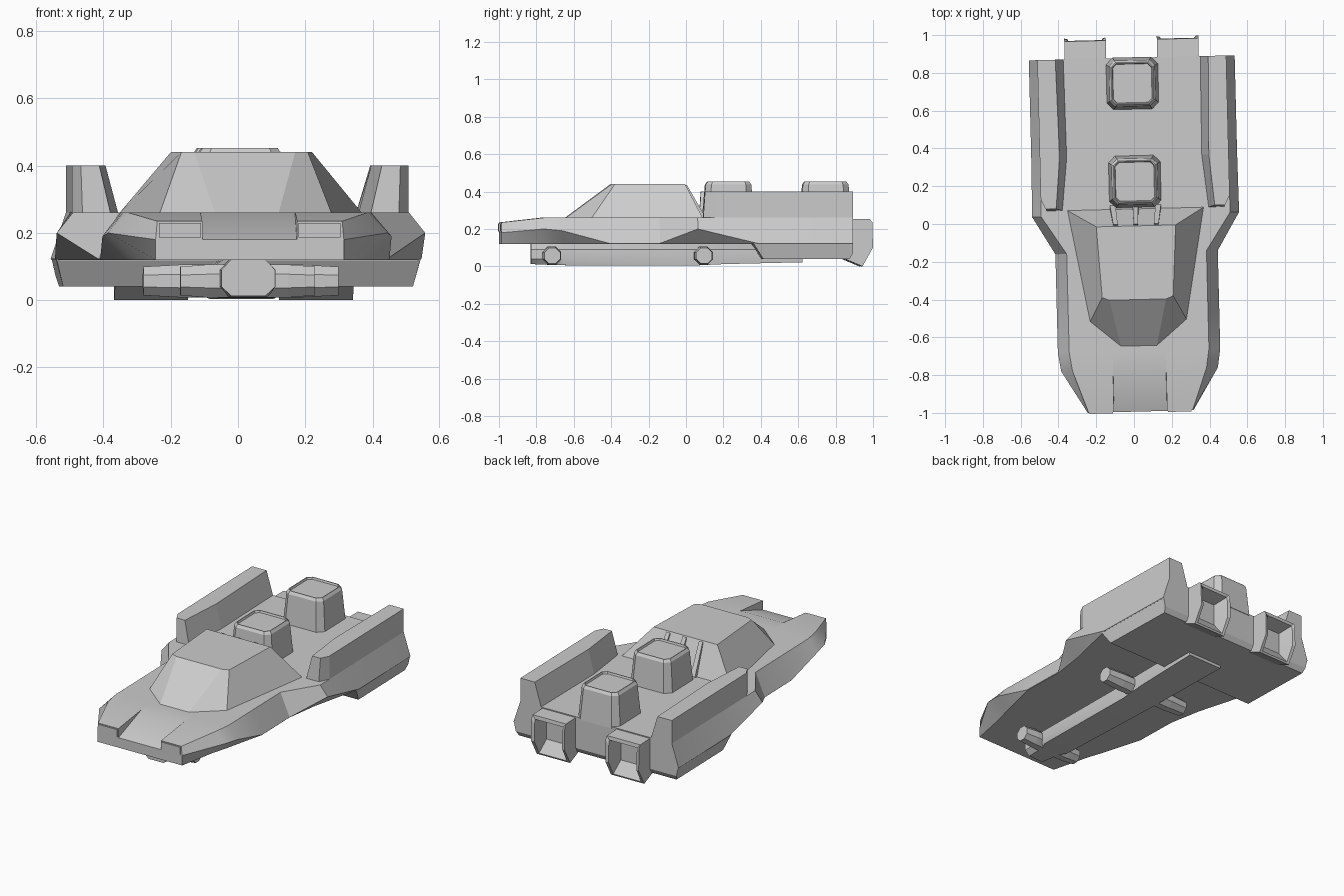
import bpy, bmesh, math
from mathutils import Matrix

if "Cube" in bpy.data.objects:
    bpy.data.objects.remove(bpy.data.objects["Cube"])

# The whole vehicle sits slightly turned on the grid
POSE = Matrix.Translation((0.01, 0, 0)) @ Matrix.Rotation(0.025, 4, 'Z')


def loft(name, rings, smooth=False):
    """Skin a list of equal-length closed rings and cap both ends."""
    bm = bmesh.new()
    vs = [[bm.verts.new(p) for p in r] for r in rings]
    n = len(rings[0])
    for a, b in zip(vs, vs[1:]):
        for i in range(n):
            j = (i + 1) % n
            bm.faces.new((a[i], a[j], b[j], b[i]))
    bm.faces.new(vs[0])
    bm.faces.new(vs[-1])
    bmesh.ops.remove_doubles(bm, verts=bm.verts, dist=0.0002)
    bmesh.ops.recalc_face_normals(bm, faces=bm.faces)
    me = bpy.data.meshes.new(name)
    bm.to_mesh(me)
    bm.free()
    ob = bpy.data.objects.new(name, me)
    bpy.context.collection.objects.link(ob)
    ob.matrix_world = POSE
    if smooth:
        me.shade_smooth()
        me.set_sharp_from_angle(angle=math.radians(25))
    return ob


def section(y, half):
    """Symmetric ring in the xz plane from its right half."""
    return [(x, y, z) for x, z in half] + [(-x, y, z) for x, z in reversed(half)]


def plan(z, half):
    """Symmetric ring in the xy plane from its right half."""
    return [(x, y, z) for x, y in half] + [(-x, y, z) for x, y in reversed(half)]


def chamfered(cy, z, h, c):
    """Square ring with cut corners."""
    pts = [(h, -h + c), (h, h - c), (h - c, h), (-h + c, h),
           (-h, h - c), (-h, -h + c), (-h + c, -h), (h - c, -h)]
    return [(x, cy + y, z) for x, y in pts]


def octagon_x(x, y, z, r):
    return [(x, y + r * math.cos(a), z + r * math.sin(a))
            for a in (math.pi / 8 + k * math.pi / 4 for k in range(8))]


# Main hull: y, channel height, top edge x/z, widest x/z, bottom x
hull = [(-0.993, .18, .275, .235, .28, .18, .28),
        (-0.77, .26, .355, .26, .415, .20, .33),
        (-0.67, .26, .37, .26, .43, .19, .36),
        (-0.42, .26, .37, .26, .43, .123, .427),
        (-0.15, .26, .37, .26, .43, .123, .427),
        (0.05, .26, .50, .26, .548, .20, .46),
        (0.37, .26, .50, .26, .545, .123, .542),
        (0.88, .26, .50, .26, .545, .123, .542)]
loft("hull", [section(y, [(.14, zc), (.141, zb), (xb, zb), (xw, zw), (xd, .12)])
              for y, zc, xb, zb, xw, zw, xd in hull], smooth=True)

# Narrow keel with a chamfered front end, and the rear lower body
loft("keel", [section(y, [(.05, .122), (w, .09), (w, zm), (wb, z)]) for y, w, zm, wb, z in
              [(-.83, .08, .04, .05, .012), (-.70, .085, .04, .06, .008),
               (-.66, .09, .04, .085, .006), (.03, .10, .04, .095, .004),
               (.2, .11, .045, .105, .012), (.62, .12, .05, .115, .022)]], smooth=True)
loft("rear_lower_body", [section(y, [(.542, .122), (xb, zb)]) for y, xb, zb in
                         [(.35, .54, .118), (.40, .52, .04), (.862, .52, .04), (.88, .53, .07)]])

# Cabin
loft("cabin", [plan(.25, [(.095, -.65), (.257, -.515), (.365, .085)]),
               plan(.26, [(.095, -.645), (.255, -.51), (.36, .08)]),
               plan(.44, [(.15, -.40), (.188, -.385), (.21, -.01)])])

# Struts on the rear window
for i, x in enumerate((-.12, 0, .12)):
    loft(f"window_strut_{i}", [
        [(x * .9 - .012, -.02, .40), (x * .9 + .012, -.02, .40),
         (x * .9 + .012, .0, .438), (x * .9 - .012, .0, .438)],
        [(x - .015, .06, .25), (x + .015, .06, .25),
         (x + .015, .10, .265), (x - .015, .10, .265)]])

# Deck boxes with a sunken lid
for name, cy in (("front_deck_box", .225), ("rear_deck_box", .745)):
    loft(name, [chamfered(cy, z, h, c) for z, h, c in
                [(.25, .138, .035), (.437, .122, .03), (.453, .111, .025),
                 (.453, .106, .022), (.442, .102, .02)]])

for side, s in (("right", 1), ("left", -1)):
    # Side fins
    base = [(.5, .14), (.5, .88), (.36, .88), (.355, .36), (.385, .08), (.47, .08)]
    top = [(.5, .14), (.5, .88), (.405, .88), (.395, .36), (.42, .09), (.475, .09)]
    loft(f"{side}_fin", [[(s * x, y, z) for x, y in r] for r, z in ((base, .25), (top, .4))])

    # Rear nozzles: outer shell, thin rim, tapered hollow
    def nozzle_ring(h, prof):
        return ([(s * .245 + h, y, z) for y, z in prof] +
                [(s * .245 - h, y, z) for y, z in reversed(prof)])
    loft(f"{side}_nozzle", [
        nozzle_ring(.11, [(.84, .255), (.84, .2), (.84, .10), (.84, .04)]),
        nozzle_ring(.11, [(.975, .252), (.988, .235), (.991, .10), (.935, 0)]),
        nozzle_ring(.092, [(.978, .23), (.985, .2), (.987, .10), (.94, .01)]),
        nozzle_ring(.075, [(.89, .21), (.89, .18), (.89, .13), (.89, .08)])])

    # Headlights
    a, b = sorted((s * .145, s * .27))
    loft(f"{side}_headlight", [[(a, y, .186), (b, y, .186), (b, y, .23), (a, y, .23)]
                               for y in (-.95, -.999)])

# Octagonal cross axles: short at the front, long at the rear
for name, y, w in (("front_axle", -.72, .2), ("rear_axle", .09, .29)):
    loft(name, [octagon_x(x, y, .057, r) for x, r in
                [(-w, .046), (-w * .6, .053), (w * .6, .053), (w, .046)]])
